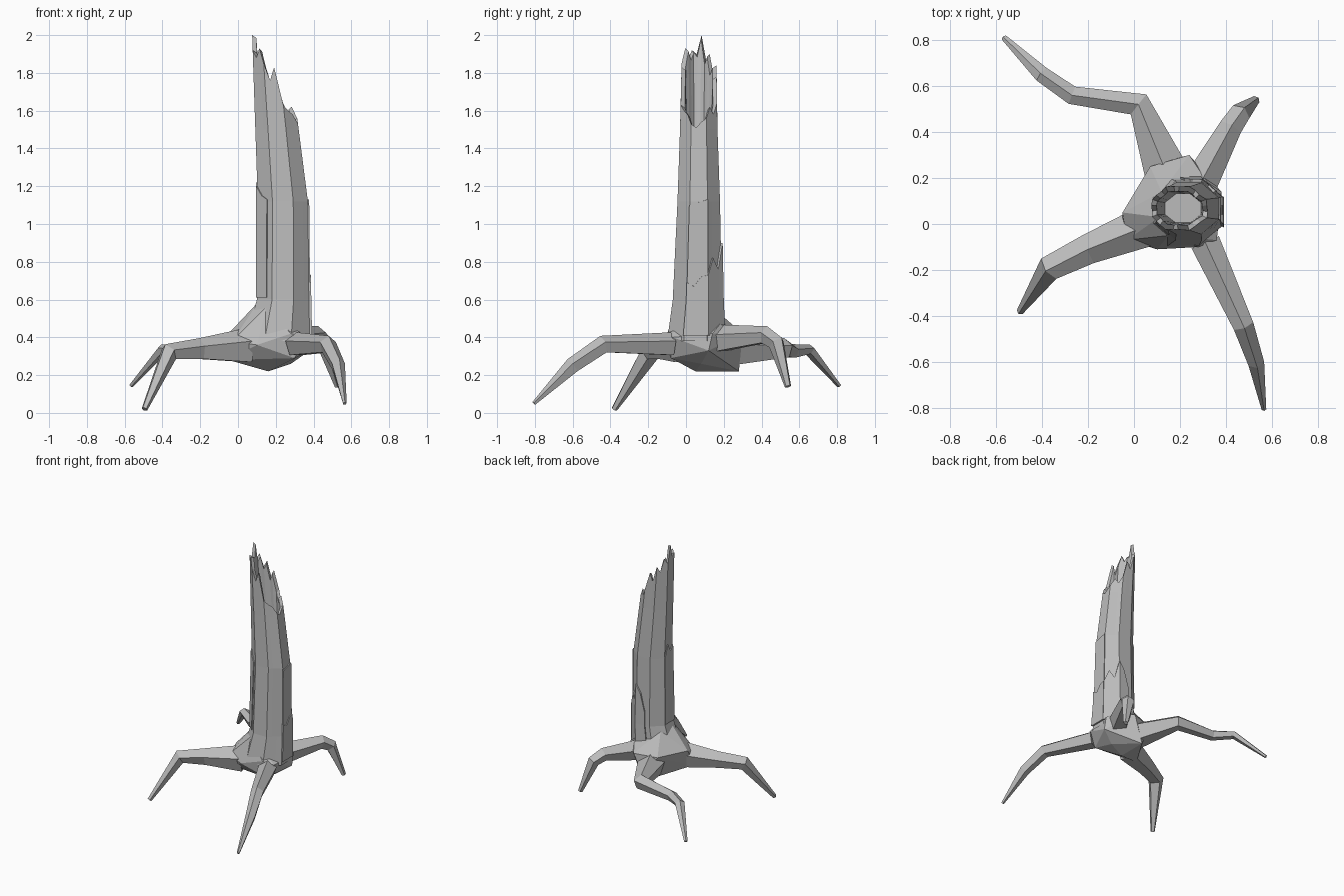
import bpy, bmesh, math
from mathutils import Vector

cube = bpy.data.objects.get("Cube")
if cube:
    bpy.data.objects.remove(cube, do_unlink=True)

wood = bpy.data.materials.new("weathered grey wood")
wood.use_nodes = True
wood.diffuse_color = (0.5, 0.5, 0.5, 1)
wood.node_tree.nodes["Principled BSDF"].inputs["Base Color"].default_value = (0.5, 0.5, 0.5, 1)


def finish(name, bm):
    bmesh.ops.recalc_face_normals(bm, faces=bm.faces)
    mesh = bpy.data.meshes.new(name)
    bm.to_mesh(mesh)
    bm.free()
    mesh.materials.append(wood)
    bpy.context.collection.objects.link(bpy.data.objects.new(name, mesh))


def bridge(bm, a, b, closed=True):
    n = len(a)
    for i in range(n if closed else n - 1):
        j = (i + 1) % n
        bm.faces.new((a[i], a[j], b[j], b[i]))


# Trunk outline: height, x range, y range
LEVELS = [(0.38, 0.04, 0.38, -0.10, 0.20), (0.60, 0.10, 0.375, -0.07, 0.19),
          (1.12, 0.105, 0.37, -0.045, 0.18), (1.55, 0.09, 0.315, -0.03, 0.165),
          (2.00, 0.075, 0.25, -0.02, 0.16)]
SIDES, SPLIT = 8, 3
COLS = SIDES * SPLIT


def trunk_point(k, z, inset=0.0):
    """Point on the eight-sided trunk at column k and height z."""
    for lo, hi in zip(LEVELS, LEVELS[1:]):
        if z <= hi[0]:
            break
    t = (z - lo[0]) / (hi[0] - lo[0])
    x0, x1, y0, y1 = [a + (b - a) * t for a, b in zip(lo[1:], hi[1:])]
    corner, f = divmod(k, SPLIT)
    p = [Vector((math.cos(a), math.sin(a))) for a in
         ((corner + 0.5) * math.tau / SIDES, (corner + 1.5) * math.tau / SIDES)]
    d = p[0].lerp(p[1], f / SPLIT) / math.cos(math.pi / SIDES)
    return Vector(((x0 + x1) / 2 + d.x * ((x1 - x0) / 2 - inset),
                   (y0 + y1) / 2 + d.y * ((y1 - y0) / 2 - inset), z))


# Hollow trunk with a splintered, slanting rim
RIM = [1.56, 1.62, 1.58, 1.64, 1.78, 1.72, 1.84, 1.80, 1.90, 1.86, 2.0, 1.90,
       1.92, 1.88, 1.93, 1.85, 1.76, 1.83, 1.63, 1.60, 1.58, 1.53, 1.51, 1.54]
bm = bmesh.new()
rings = [[bm.verts.new(trunk_point(k, z)) for k in range(COLS)] for z in (0.38, 0.6, 1.12, 1.5)]
rings.append([bm.verts.new(trunk_point(k, RIM[k])) for k in range(COLS)])
rings.append([bm.verts.new(trunk_point(k, RIM[k] - 0.015, 0.022)) for k in range(COLS)])
rings.append([bm.verts.new(trunk_point(k, 1.42, 0.04)) for k in range(COLS)])
for a, b in zip(rings, rings[1:]):
    bridge(bm, a, b)
bm.faces.new(rings[-1])
finish("trunk", bm)


# Thin bark slabs with ragged tops
def bark(name, first, bottom, tops, thick):
    bm = bmesh.new()
    loops = []
    for inset in (-thick, 0.005):
        loops.append([[bm.verts.new(trunk_point((first + i) % COLS, z, inset))
                       for i, top in enumerate(tops)
                       for z in [(bottom, max(bottom, min(0.6, top)), top)[row]]]
                      for row in range(3)])
    outer, inner = loops
    for rows in loops:
        bridge(bm, rows[0], rows[1], False)
        bridge(bm, rows[1], rows[2], False)
    bridge(bm, outer[0], inner[0], False)
    bridge(bm, outer[2], inner[2], False)
    for end in (0, -1):
        for r in (0, 1):
            bm.faces.new((outer[r][end], outer[r + 1][end], inner[r + 1][end], inner[r][end]))
    finish(name, bm)


bark("left_bark_tall", 21, 0.41, [1.10, 1.11, 1.12, 1.13], 0.007)
bark("left_bark_low", 21, 0.41, [0.69, 0.67, 0.72, 0.73], 0.013)
bark("back_bark", 0, 0.41, [0.73, 0.82, 0.76, 0.9, 0.84, 0.7], 0.01)
bark("right_bark", 9, 0.61, [1.12, 1.22, 1.16, 1.2, 1.15, 1.13], 0.006)

# Flared base where the roots meet
FLARE = [(0.11, 0.03, 0.59), (0.12, 0.14, 0.56), (0.15, -0.05, 0.56),
         (-0.05, 0.05, 0.42), (-0.03, -0.07, 0.38), (0.10, -0.11, 0.36),
         (0.28, -0.10, 0.42), (0.36, -0.07, 0.40), (0.38, 0.14, 0.42),
         (0.32, 0.18, 0.47), (0.24, 0.30, 0.42), (0.07, 0.25, 0.41),
         (-0.05, -0.03, 0.28), (0.16, 0.28, 0.22), (0.16, 0.05, 0.22),
         (0.28, 0.08, 0.26), (0.30, -0.08, 0.29), (0.38, 0.12, 0.33)]
bm = bmesh.new()
for p in FLARE:
    bm.verts.new(p)
hull = bmesh.ops.convex_hull(bm, input=bm.verts)
bmesh.ops.delete(bm, geom=list(set(hull["geom_interior"])), context="VERTS")
finish("flared_base", bm)


# Roots: tapering five-sided limbs through x, y, z, width, height
def root(name, path):
    bm = bmesh.new()
    pts = [Vector(p[:3]) for p in path]
    rings = []
    for i, (p, (w, h)) in enumerate(zip(pts, [q[3:] for q in path])):
        steps = [(b - a).normalized() for a, b in zip(pts, pts[1:])][max(i - 1, 0):i + 1]
        along = sum(steps, Vector()).normalized()
        side = along.cross(Vector((0, 0, 1))).normalized()
        up = side.cross(along)
        rings.append([bm.verts.new(p + side * math.sin(a) * w / 1.9 + up * math.cos(a) * h / 1.8)
                      for a in (math.tau * s / 5 for s in range(5))])
    for a, b in zip(rings, rings[1:]):
        bridge(bm, a, b)
    bm.faces.new(rings[0])
    bm.faces.new(rings[-1])
    finish(name, bm)


root("back_right_root", [(0.15, 0.20, 0.33, 0.2, 0.18), (0.02, 0.52, 0.34, 0.11, 0.10),
                         (-0.27, 0.56, 0.325, 0.08, 0.07), (-0.40, 0.65, 0.335, 0.07, 0.05),
                         (-0.565, 0.81, 0.145, 0.025, 0.02)])
root("front_right_root", [(0.05, -0.01, 0.35, 0.18, 0.18), (-0.20, -0.11, 0.335, 0.13, 0.11),
                          (-0.365, -0.19, 0.32, 0.11, 0.09), (-0.495, -0.38, 0.02, 0.03, 0.03)])
root("back_left_root", [(0.29, 0.18, 0.39, 0.15, 0.14), (0.42, 0.42, 0.41, 0.10, 0.09),
                        (0.46, 0.48, 0.37, 0.09, 0.08), (0.53, 0.54, 0.14, 0.035, 0.03)])
root("front_left_root", [(0.31, -0.08, 0.36, 0.13, 0.12), (0.475, -0.44, 0.36, 0.09, 0.09),
                         (0.53, -0.60, 0.25, 0.07, 0.08), (0.565, -0.805, 0.05, 0.02, 0.02)])
